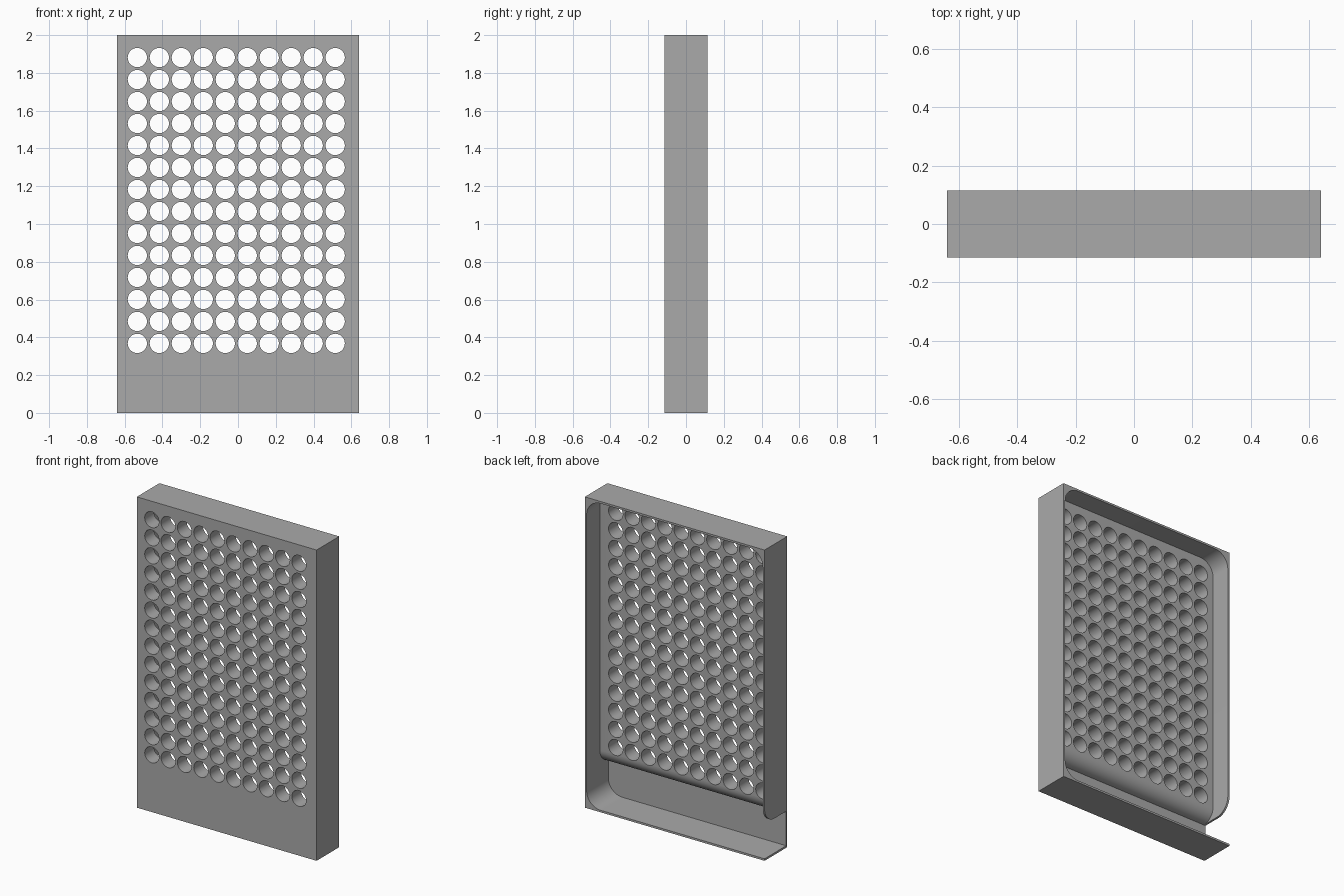
import bpy, bmesh, math
from mathutils import Vector

if "Cube" in bpy.data.objects:
    bpy.data.objects.remove(bpy.data.objects["Cube"], do_unlink=True)

W, D, H = 0.64, 0.115, 2.0        # half width, half depth, height
T = 0.013                         # wall thickness
GRID_BACK = -0.02                 # rear face of the perforated plate
SKIN = -0.105                     # rear face of the thin lower front
LIP = 0.235                       # underside of the plate and open side wall


def arc(cx, cy, r, start, end, n=12):
    """Points along an arc, angles in degrees."""
    return [(cx + r * math.cos(math.radians(start + (end - start) * i / n)),
             cy + r * math.sin(math.radians(start + (end - start) * i / n)))
            for i in range(n + 1)]


def prism(bm, points, axis, a, b):
    """Extrude a profile along x (points are y, z) or y (points are x, z)."""
    def place(p, t):
        return (t, p[0], p[1]) if axis == "x" else (p[0], t, p[1])
    face = bm.faces.new([bm.verts.new(place(p, a)) for p in points])
    out = bmesh.ops.extrude_face_region(bm, geom=[face])
    move = Vector((b - a, 0, 0)) if axis == "x" else Vector((0, b - a, 0))
    bmesh.ops.translate(bm, vec=move,
                        verts=[v for v in out["geom"] if isinstance(v, bmesh.types.BMVert)])


def finish(name, bm):
    bmesh.ops.recalc_face_normals(bm, faces=bm.faces)
    mesh = bpy.data.meshes.new(name)
    bm.to_mesh(mesh)
    bm.free()
    ob = bpy.data.objects.new(name, mesh)
    bpy.context.collection.objects.link(ob)
    return ob


def cut(target, name, bm):
    """Subtract a shape from the target and discard the cutter."""
    cutter = finish(name, bm)
    cutter.hide_render = True
    mod = target.modifiers.new(name, "BOOLEAN")
    mod.operation, mod.solver, mod.object = "DIFFERENCE", "EXACT", cutter
    bpy.context.view_layer.objects.active = target
    bpy.ops.object.modifier_apply(modifier=mod.name)
    bpy.data.objects.remove(cutter, do_unlink=True)


# Solid outer block
bm = bmesh.new()
prism(bm, [(-W, 0), (W, 0), (W, H), (-W, H)], "y", -D, D)
body = finish("perforated_housing", bm)

# Rounded pocket open at the back
R = 0.1
x, lo, hi = W - T, T, H - T
bm = bmesh.new()
prism(bm, arc(x - R, hi - R, R, 0, 90) + arc(R - x, hi - R, R, 90, 180)
      + arc(R - x, lo + R, R, 180, 270) + arc(x - R, lo + R, R, 270, 360),
      "y", GRID_BACK, 0.3)
cut(body, "pocket_cutter", bm)

# Deeper tray below the plate, open through the right side
bm = bmesh.new()
prism(bm, [(x, LIP), (-0.8, LIP), (-0.8, lo)] + arc(x - R, lo + R, R, 270, 360),
      "y", SKIN, 0.01)
cut(body, "tray_cutter", bm)

# Rounded lower rear edge of the plate
r = GRID_BACK - SKIN
bm = bmesh.new()
prism(bm, arc(SKIN, LIP + r, r, 270, 360) + [(0.01, LIP + r), (0.01, 0.15), (SKIN, 0.15)],
      "x", -x, x)
cut(body, "plate_edge_cutter", bm)

# Opening under the right side wall, with its rounded rear corner
bm = bmesh.new()
prism(bm, arc(D - R, LIP + R, R, 270, 360) + [(0.3, LIP + R), (0.3, lo), (-0.03, lo), (-0.03, LIP)],
      "x", -0.8, -0.4)
cut(body, "side_opening_cutter", bm)

# Grid of round holes
bm = bmesh.new()
PITCH = 0.1164
for col in range(10):
    for row in range(14):
        ring = arc(-0.533 + col * PITCH, 0.368 + row * PITCH, 0.051, 0, 360, 32)
        prism(bm, ring[:-1], "y", -0.2, 0.05)
cut(body, "hole_cutter", bm)

# Material and shading
grey = bpy.data.materials.new("plain_grey")
grey.use_nodes = True
colour = (0.4, 0.4, 0.4, 1)
grey.diffuse_color = colour
grey.node_tree.nodes["Principled BSDF"].inputs["Base Color"].default_value = colour
body.data.materials.clear()
body.data.materials.append(grey)
bpy.ops.object.select_all(action="DESELECT")
body.select_set(True)
bpy.context.view_layer.objects.active = body
bpy.ops.object.shade_smooth_by_angle(angle=math.radians(30))
